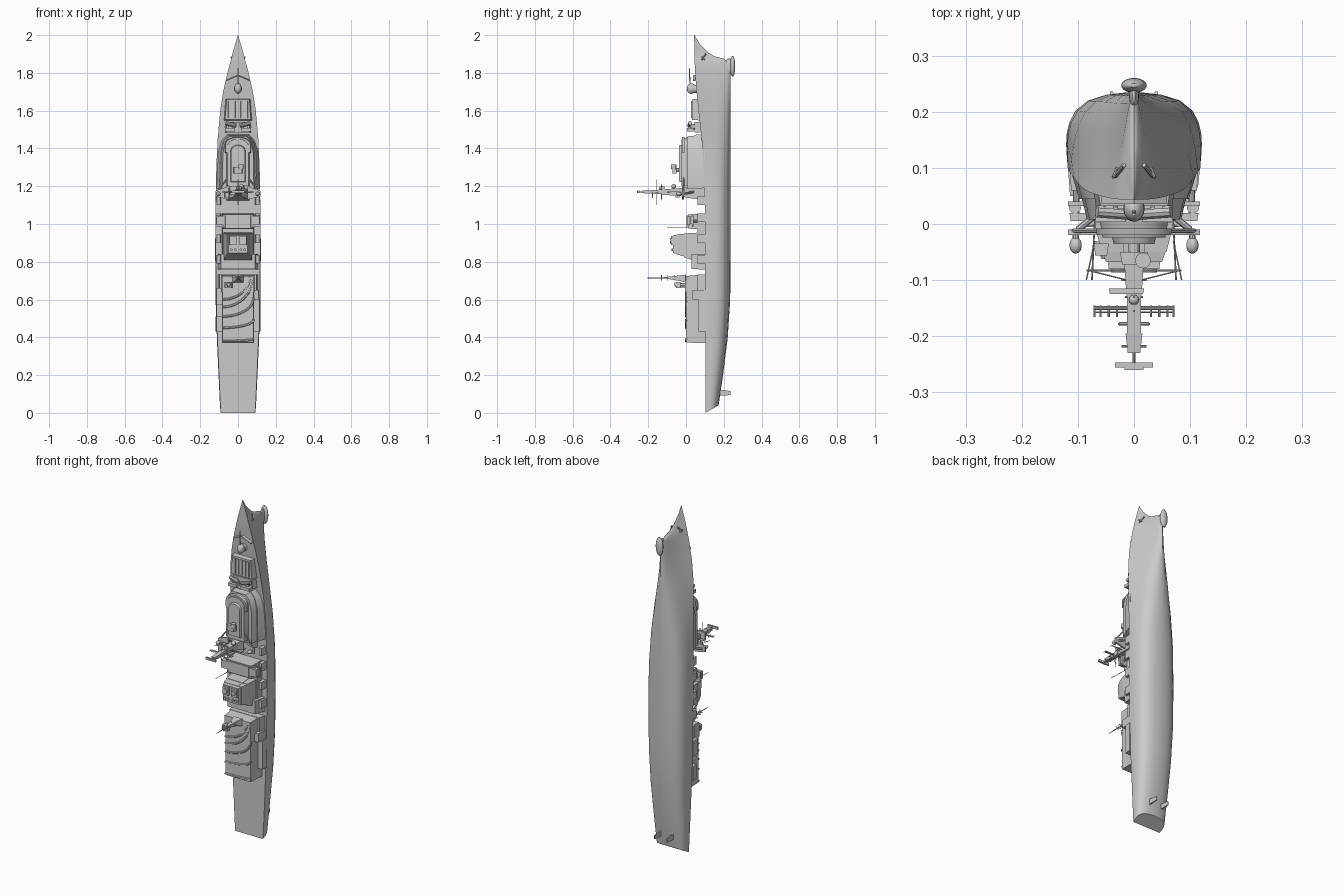
import bpy, bmesh, math
from mathutils import Vector, Matrix


def done(bm, name, smooth=30):
    bmesh.ops.remove_doubles(bm, verts=bm.verts, dist=1e-5)
    bmesh.ops.recalc_face_normals(bm, faces=bm.faces)
    me = bpy.data.meshes.new(name)
    bm.to_mesh(me)
    bm.free()
    ob = bpy.data.objects.new(name, me)
    bpy.context.collection.objects.link(ob)
    bpy.ops.object.select_all(action='DESELECT')
    ob.select_set(True)
    bpy.context.view_layer.objects.active = ob
    bpy.ops.object.shade_smooth_by_angle(angle=math.radians(smooth))
    return ob


def loft(bm, rings):
    rows = [[bm.verts.new(p) for p in r] for r in rings]
    n = len(rows[0])
    for a, b in zip(rows, rows[1:]):
        for i in range(n):
            bm.faces.new((a[i], a[(i + 1) % n], b[(i + 1) % n], b[i]))
    bm.faces.new(rows[0])
    bm.faces.new(rows[-1])


def prism(bm, base, y0, top, y1):
    loft(bm, [[(x, y0, z) for x, z in base], [(x, y1, z) for x, z in top]])


def block(bm, x0, x1, z0, z1, y0, y1, dx=0, da=0, df=0):
    """Deckhouse block from y0 up to y1; dx, da, df slope the sides, aft and fore ends."""
    prism(bm, [(x0, z0), (x1, z0), (x1, z1), (x0, z1)], y0,
          [(x0 + dx, z0 + da), (x1 - dx, z0 + da), (x1 - dx, z1 - df), (x0 + dx, z1 - df)], y1)


def rod(bm, a, b, r1, r2=None, n=8):
    a, b = Vector(a), Vector(b)
    d = b - a
    m = Matrix.Translation((a + b) / 2) @ d.to_track_quat('Z', 'Y').to_matrix().to_4x4()
    bmesh.ops.create_cone(bm, cap_ends=True, segments=n, radius1=r1,
                          radius2=r1 if r2 is None else r2, depth=d.length, matrix=m)


def ball(bm, c, s, n=14):
    bmesh.ops.create_uvsphere(bm, u_segments=n, v_segments=n // 2 + 1, radius=1,
                              matrix=Matrix.Translation(c) @ Matrix.Diagonal((*s, 1)))


# Hull: stations of z, half width, deck y, keel y, bow flare
stations = [(0, .093, .103, .172, 0), (.05, .096, .103, .174, 0), (.2, .103, .103, .196, 0),
            (.4, .112, .102, .221, 0), (.6, .118, .102, .234, 0), (.85, .121, .101, .236, 0),
            (1.1, .121, .1, .236, .05), (1.3, .117, .093, .236, .22), (1.45, .109, .083, .236, .42),
            (1.6, .095, .066, .236, .66), (1.7, .079, .056, .236, .83), (1.8, .056, .049, .237, .98),
            (1.85, .043, .046, .235, 1), (1.875, .036, .045, .2, 1), (1.888, .033, .045, .15, 1),
            (1.91, .027, .044, .115, 1), (1.955, .014, .044, .072, 1), (2, .0004, .043, .045, 1)]
depth = [0, .15, .3, .45, .6, .75, .88, .96, 1]
full = [.975, .99, 1, .99, .95, .86, .68, .4, 0]
vee = [1, .83, .68, .54, .42, .31, .2, .12, 0]
rings = []
for i, (z, w, yd, yk, f) in enumerate(stations):
    half = [(w * (a * (1 - f) + b * f), yd + (yk - yd) * t, z + (.04 * t if i == 0 else 0))
            for t, a, b in zip(depth, full, vee)]
    rings.append(half + [(-x, y, z) for x, y, z in half[-2::-1]])
bm = bmesh.new()
loft(bm, rings)
done(bm, "hull", 35)

# Sonar bulb with its neck
bm = bmesh.new()
ball(bm, (0, .247, 1.835), (.023, .0135, .055), 20)
ball(bm, (0, .228, 1.835), (.009, .025, .042), 16)
done(bm, "bow_bulb")

# Rudders, stabiliser fins and anchors
for s in (-1, 1):
    bm = bmesh.new()
    block(bm, s * .04 - .004, s * .04 + .004, .092, .122, .18, .236, .001, .002, .006)
    done(bm, "rudder")
    bm = bmesh.new()
    rod(bm, (s * .034, .085, 1.87), (s * .018, .105, 1.9), .004)
    rod(bm, (s * .037, .083, 1.885), (s * .03, .1, 1.87), .003)
    done(bm, "anchor")

# Breakwater and foredeck gun
bm = bmesh.new()
for s in (-1, 1):
    prism(bm, [(0, 1.79), (0, 1.783), (s * .06, 1.758), (s * .06, 1.765)], .056,
          [(0, 1.787), (0, 1.783), (s * .058, 1.758), (s * .058, 1.762)], .036)
done(bm, "breakwater")
bm = bmesh.new()
rod(bm, (0, .06, 1.715), (0, .04, 1.715), .022, n=20)
ball(bm, (0, .028, 1.717), (.019, .024, .028), 18)
rod(bm, (0, .022, 1.73), (0, .017, 1.825), .0035, .0025)
done(bm, "deck_gun")

# Forward launcher house with ribbed lid
bm = bmesh.new()
prism(bm, [(-.075, 1.548), (.075, 1.548), (.068, 1.665), (-.068, 1.665)], .08,
      [(-.068, 1.552), (.068, 1.552), (.06, 1.66), (-.06, 1.66)], .032)
for i in range(5):
    x = (i - 2) * .022
    block(bm, x - .008, x + .008, 1.56, 1.65, .034, .027, .001)
done(bm, "launcher_house")

# Twin rocket launchers ahead of the bridge
bm = bmesh.new()
block(bm, -.07, .07, 1.485, 1.54, .085, .045, .01)
for s in (-1, 1):
    block(bm, s * .042 - .027, s * .042 + .027, 1.49, 1.508, .04, .004)
    rod(bm, (s * .01, .018, 1.52), (s * .066, .022, 1.535), .011, n=10)
    rod(bm, (s * .04, .06, 1.515), (s * .04, .02, 1.515), .014, n=12)
done(bm, "rocket_launchers")

# Bridge: flush lower tier, rounded upper tier, window visor
bm = bmesh.new()
low = [(-.114, 1.19), (.114, 1.19), (.11, 1.38), (.092, 1.44), (.06, 1.475), (-.06, 1.475), (-.092, 1.44), (-.108, 1.38)]
prism(bm, low, .1, [(x * .86, z - .003) for x, z in low], .045)
mid = [(x * .82, min(z, 1.468)) for x, z in low]
prism(bm, mid, .05, [(x * .9, z - .004) for x, z in mid], .008)
done(bm, "bridge_lower")
bm = bmesh.new()


def arch(w, z0, z1, r):
    return [(-w, z0), (w, z0)] + [(w * math.cos(a), z1 - r + r * math.sin(a))
                                 for a in [math.pi * i / 10 for i in range(11)]]


prism(bm, arch(.062, 1.2, 1.46, .045), .012, arch(.056, 1.2, 1.45, .04), -.024)
prism(bm, arch(.068, 1.375, 1.462, .04), -.008, arch(.066, 1.378, 1.459, .04), -.02)
prism(bm, arch(.04, 1.22, 1.42, .03), -.02, arch(.036, 1.225, 1.415, .03), -.036)
done(bm, "bridge_upper")
bm = bmesh.new()
rod(bm, (0, -.03, 1.285), (0, -.055, 1.285), .011, n=12)
block(bm, -.025, .025, 1.268, 1.302, -.05, -.072, .004)
rod(bm, (.016, -.065, 1.29), (.016, -.065, 1.315), .014, n=14)
done(bm, "fire_director")

# Bridge wings with domes and deck lockers on each side
for s in (-1, 1):
    bm = bmesh.new()
    prism(bm, [(s * .05, 1.2), (s * .05, 1.13), (s * .118, 1.145), (s * .118, 1.175)], -.01,
          [(s * .05, 1.2), (s * .05, 1.13), (s * .118, 1.145), (s * .118, 1.175)], -.02)
    rod(bm, (s * .04, .04, 1.17), (s * .1, -.01, 1.16), .006)
    rod(bm, (s * .05, -.012, 1.25), (s * .108, -.012, 1.175), .004)
    rod(bm, (s * .104, -.018, 1.16), (s * .104, -.03, 1.16), .006)
    ball(bm, (s * .104, -.038, 1.16), (.011, .015, .011))
    done(bm, "bridge_wing")
    bm = bmesh.new()
    for z in (.79, .9, 1.01, 1.1):
        block(bm, s * .103 - .012, s * .103 + .012, z, z + .045, .102, .06, .003)
    block(bm, s * .098 - .02, s * .098 + .02, .985, 1.045, .04, .032)
    block(bm, s * .09 - .025, s * .09 + .025, .995, 1.04, .02, .005, .002)
    rod(bm, (s * .105, .03, 1.0), (s * .105, .03, 1.04), .011, n=12)
    rod(bm, (s * .103, .06, 1.015), (s * .103, .02, 1.015), .006)
    done(bm, "side_lockers")

# Main mast with yards, platforms and top bar
bm = bmesh.new()
block(bm, -.06, .06, 1.125, 1.2, .1, .02, .02, .012, .005)
block(bm, -.04, .04, 1.137, 1.2, .02, -.025, .018, .008, .01)
block(bm, -.02, .02, 1.147, 1.19, -.025, -.12, .006, .008, .006)
block(bm, -.013, .013, 1.157, 1.183, -.12, -.21, .001, .006, .006)
block(bm, -.015, .015, 1.16, 1.18, -.195, -.23, .004, .004, .004)
rod(bm, (0, -.22, 1.17), (0, -.25, 1.17), .003)
block(bm, -.034, .034, 1.163, 1.177, -.247, -.256)
block(bm, -.017, .017, 1.165, 1.175, -.256, -.26)
block(bm, -.045, .018, 1.155, 1.2, -.115, -.125, .002)
for w, y, r in ((.085, -.083, .002), (.072, -.15, .0035), (.027, -.178, .003), (.022, -.218, .002)):
    rod(bm, (-w, y, 1.168), (w, y, 1.168), r)
rod(bm, (0, -.155, 1.1), (0, -.155, 1.235), .002)
rod(bm, (0, -.13, 1.13), (0, -.13, 1.21), .002)
rod(bm, (-.07, -.157, 1.168), (.07, -.157, 1.168), .0015)
for s in (-1, 1):
    for x in (.03, .045, .06, .07):
        rod(bm, (s * x, -.145, 1.168), (s * x, -.166, 1.168), .0018)
    rod(bm, (s * .07, -.03, 1.17), (s * .085, -.1, 1.17), .0012)
    rod(bm, (s * .012, -.1, 1.168), (s * .08, -.083, 1.168), .0012)
    rod(bm, (0, -.178, 1.168), (s * .027, -.178, 1.14), .002)
ball(bm, (0, -.135, 1.19), (.009, .009, .009))
ball(bm, (.017, -.065, 1.2), (.013, .013, .013))
block(bm, -.072, -.045, 1.14, 1.17, -.035, -.056, .003)
done(bm, "main_mast")

# Midships house and funnel with exhausts
bm = bmesh.new()
block(bm, -.085, .085, .97, 1.055, .102, .01, .006, .006, .004)
block(bm, -.07, .07, .982, 1.046, .01, .003, .003)
block(bm, -.105, .105, .758, .84, .102, .03, .015, .005)
block(bm, -.085, .085, .82, .975, .102, .06, .004)
for s in (-1, 1):
    rod(bm, (s * .07, .005, .98), (s * .075, -.1, .98), .0015)
done(bm, "midships_house")
bm = bmesh.new()
block(bm, -.078, .078, .795, .955, .08, -.01, .008, .028, .005)
block(bm, -.068, .068, .828, .948, -.01, -.05, .01, .012, .003)
block(bm, -.056, .056, .842, .943, -.05, -.068, .006, .004, .003)
for s in (-1, 1):
    block(bm, s * .027 - .02, s * .027 + .02, .888, .936, -.065, -.08, .002)
    rod(bm, (s * .027, -.075, .912), (s * .027, -.086, .912), .014, n=16)
    for x in (.015, .036):
        rod(bm, (s * x, -.065, .864), (s * x, -.076, .864), .007, n=12)
done(bm, "funnel")

# Hangar: stepped house, side annexes, curved roof ribs
bm = bmesh.new()
block(bm, -.086, .086, .37, .665, .104, .0, .003, .002)
block(bm, -.105, .105, .645, .732, .103, .06, .008)
block(bm, -.088, .088, .64, .73, .06, -.004, .004, 0, .006)
block(bm, .08, .118, .43, .6, .104, .065, .004)
block(bm, -.118, -.08, .43, .51, .104, .065, .004)
block(bm, -.118, -.08, .57, .66, .104, .05, .004)
block(bm, .08, .112, .6, .65, .104, .035, .004)
done(bm, "hangar")
bm = bmesh.new()
for rx, rz, zc in ((.15, .125, .725), (.165, .165, .725), (.168, .1, .61), (.168, .045, .495), (.168, .012, .392)):
    p = [(-.084 + rx * math.sin(a), 0, zc - rz * math.cos(a)) for a in [math.pi / 2 * i / 10 for i in range(11)]]
    for a, b in zip(p, p[1:]):
        rod(bm, a, b, .006, n=6)
done(bm, "roof_ribs")

# Aft mast and aft director
bm = bmesh.new()
block(bm, -.03, .03, .69, .732, .0, -.03, .012, .008, .004)
block(bm, -.018, .018, .698, .728, -.03, -.1, .013, .012, .008)
rod(bm, (0, -.09, .715), (0, -.205, .714), .004, .0015)
for y, w in ((-.06, .035), (-.1, .022), (-.13, .016)):
    rod(bm, (-w, y, .715), (w, y, .715), .0018)
    rod(bm, (0, y, .7), (0, y, .73), .0018)
done(bm, "aft_mast")
bm = bmesh.new()
rod(bm, (-.05, 0, .675), (-.05, -.035, .675), .012, n=12)
block(bm, -.072, -.03, .66, .692, -.03, -.052, .004)
rod(bm, (-.05, -.05, .68), (-.05, -.062, .68), .013, .008, n=14)
done(bm, "aft_director")
